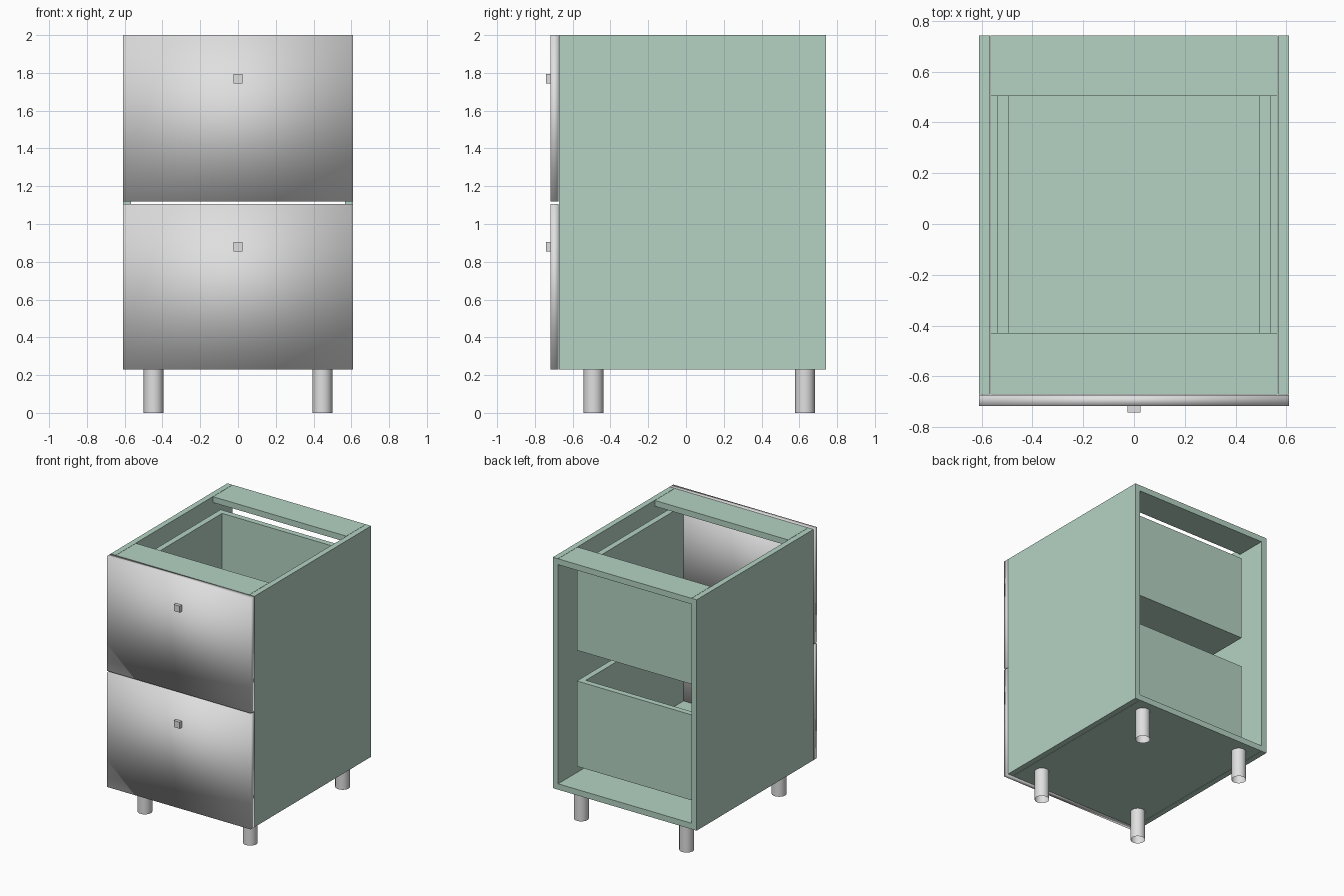
import bpy
import bmesh
from mathutils import Matrix, Vector

if "Cube" in bpy.data.objects:
    bpy.data.objects.remove(bpy.data.objects["Cube"], do_unlink=True)


def make_material(name, rgb):
    mat = bpy.data.materials.new(name)
    mat.use_nodes = True
    color = (*rgb, 1)
    mat.diffuse_color = color
    mat.node_tree.nodes["Principled BSDF"].inputs["Base Color"].default_value = color
    return mat


green = make_material("sage_green", (0.46, 0.65, 0.55))
grey = make_material("light_grey", (0.74, 0.74, 0.74))


def finish(name, bm, mat, smooth=False):
    mesh = bpy.data.meshes.new(name)
    bm.to_mesh(mesh)
    bm.free()
    mesh.materials.append(mat)
    for poly in mesh.polygons:
        poly.use_smooth = smooth
    obj = bpy.data.objects.new(name, mesh)
    bpy.context.scene.collection.objects.link(obj)
    return obj


def box(name, x, y, z, mat, smooth=False):
    """Box from (min, max) ranges on each axis."""
    bm = bmesh.new()
    low, high = Vector((x[0], y[0], z[0])), Vector((x[1], y[1], z[1]))
    size = high - low
    matrix = Matrix.Translation((low + high) / 2) @ Matrix.Diagonal((*size, 1))
    bmesh.ops.create_cube(bm, size=1, matrix=matrix)
    return finish(name, bm, mat, smooth)


def tube(name, x, y, radius, height):
    bm = bmesh.new()
    bmesh.ops.create_cone(bm, cap_ends=False, segments=32, radius1=radius,
                          radius2=radius, depth=height,
                          matrix=Matrix.Translation((x, y, height / 2)))
    return finish(name, bm, grey, True)


T = 0.045                      # board thickness
W = 0.61                       # half width
BASE, TOP = 0.23, 2.0
FRONT, BACK = -0.672, 0.742
INNER = W - T
SIDES = (("right", -1), ("left", 1))

# Carcass
for side, s in SIDES:
    box(f"{side}_side_panel", sorted((s * W, s * (INNER + 0.002))),
        (FRONT, BACK), (BASE, TOP), green)
box("bottom_panel", (-INNER, INNER), (FRONT, BACK), (BASE, BASE + T), green)
box("front_rail", (-INNER, INNER), (FRONT, -0.43), (TOP - T, TOP), green)
box("back_rail", (-INNER, INNER), (0.505, BACK), (TOP - T, TOP), green)

# Drawers: open box, front panel and knob
OUT, DRAWER_BACK, DRAWER_HEIGHT = 0.537, 0.555, 0.655
for level, low, high in (("lower", BASE, 1.107), ("upper", 1.12, TOP)):
    floor = low + 0.115
    rim = floor + DRAWER_HEIGHT
    for side, s in SIDES:
        box(f"{level}_drawer_{side}_wall", sorted((s * OUT, s * (OUT - T))),
            (FRONT, DRAWER_BACK), (floor, rim), green)
    box(f"{level}_drawer_back", (T - OUT, OUT - T),
        (DRAWER_BACK - T, DRAWER_BACK), (floor, rim), green)
    box(f"{level}_drawer_floor", (T - OUT, OUT - T),
        (FRONT, DRAWER_BACK - T), (floor, floor + T), green)
    box(f"{level}_drawer_front", (-W, W), (-0.717, FRONT - 0.002),
        (low, high), grey, True)
    knob_z = low + 0.65
    box(f"{level}_knob", (-0.025, 0.025), (-0.742, -0.717),
        (knob_z - 0.025, knob_z + 0.025), grey)

# Legs
for side, s in SIDES:
    for end, y in (("front", -0.49), ("back", 0.63)):
        tube(f"{end}_{side}_leg", s * 0.447, y, 0.052, BASE)
